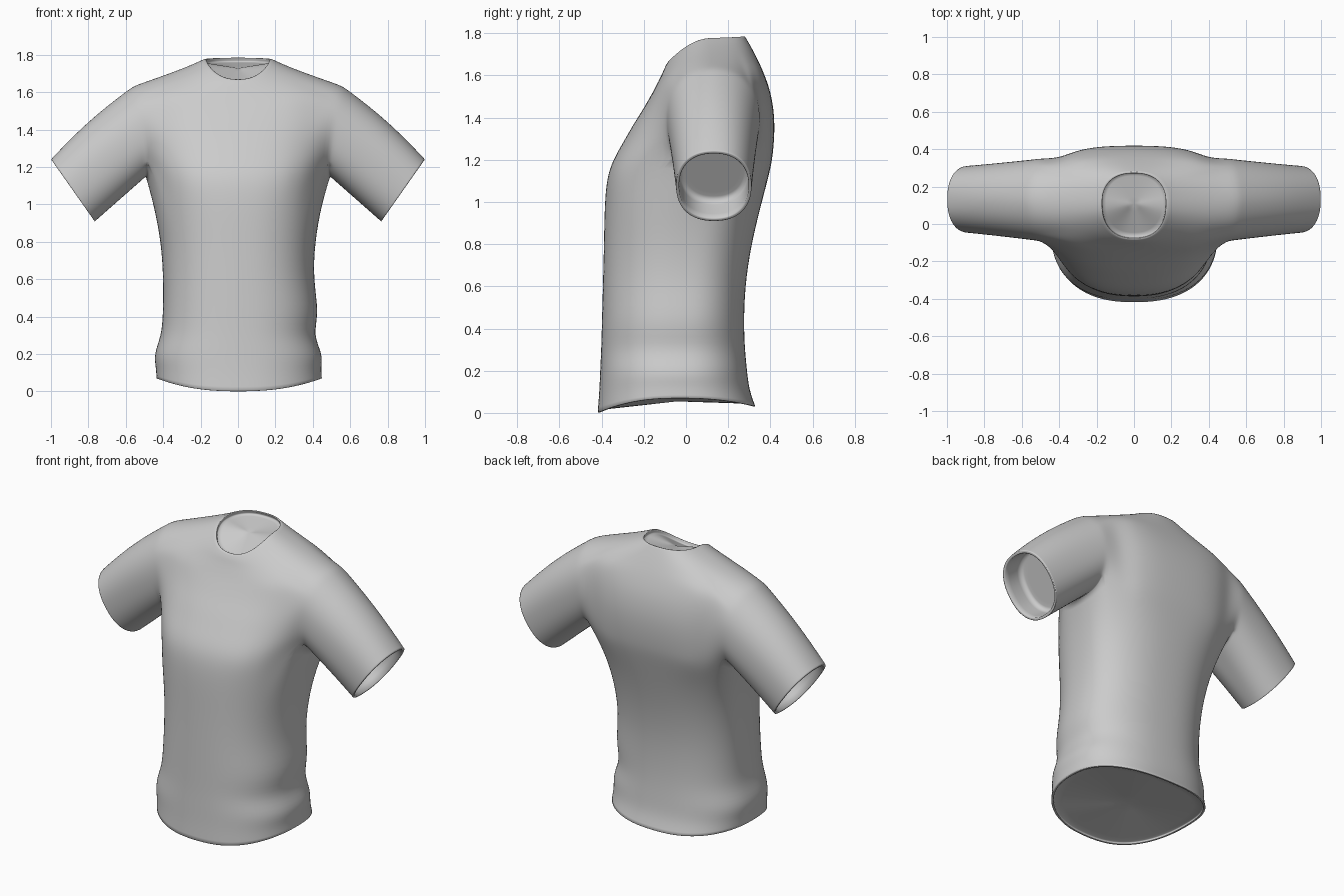
import bpy, bmesh, math
from mathutils import Vector

if "Cube" in bpy.data.objects:
    bpy.data.objects.remove(bpy.data.objects["Cube"])

N, HALF = 40, 4           # points per torso ring, half the armhole columns
LOW, HIGH = 8, 14         # torso rows that bound the armholes
P = 0.84                  # squareness of the rings

# torso rings: left width, right width, front y, back y, front z, side z, back z
RINGS = [
    (.437, .45, -.42, .33, 0, .07, .03),
    (.44, .445, -.412, .30, .10, .13, .11),
    (.452, .455, -.408, .29, .20, .20, .20),
    (.41, .402, -.403, .28, .30, .30, .30),
    (.402, .435, -.40, .275, .42, .42, .42),
    (.40, .403, -.395, .28, .60, .60, .60),
    (.412, .412, -.39, .31, .80, .80, .80),
    (.452, .448, -.387, .36, 1.0, 1.0, 1.0),
    (.50, .495, -.375, .40, 1.12, 1.14, 1.15),
    (.505, .505, -.347, .412, 1.20, 1.22, 1.22),
    (.51, .51, -.30, .42, 1.28, 1.30, 1.31),
    (.52, .52, -.255, .42, 1.36, 1.38, 1.40),
    (.535, .535, -.21, .41, 1.43, 1.46, 1.48),
    (.55, .55, -.175, .393, 1.49, 1.54, 1.55),
    (.56, .56, -.147, .366, 1.54, 1.62, 1.62),
    (.46, .46, -.127, .343, 1.58, 1.67, 1.67),
    (.34, .34, -.11, .32, 1.615, 1.71, 1.715),
    (.24, .24, -.098, .298, 1.645, 1.75, 1.755),
    (.18, .18, -.085, .28, 1.665, 1.778, 1.785),
]


def power(v, p=P):
    return math.copysign(abs(v) ** p, v)


bm = bmesh.new()
crease = bm.edges.layers.float.new("crease_edge")


def bridge(a, b):
    n = len(a)
    for i in range(n):
        bm.faces.new((a[i], a[(i + 1) % n], b[(i + 1) % n], b[i]))


def close(loop, offset, lip_size=.96):
    """Turn an open edge inwards as a lip and close it with a recessed panel."""
    mid = sum((v.co for v in loop), Vector()) / len(loop)
    lip = [bm.verts.new(mid + (v.co - mid) * lip_size) for v in loop]
    end = [bm.verts.new(v.co + Vector(offset)) for v in lip]
    bridge(loop, lip)
    bridge(lip, end)
    centre = bm.verts.new(mid + Vector(offset))
    inner = [bm.verts.new(centre.co.lerp(v.co, .5)) for v in end]
    bridge(end, inner)
    for i, v in enumerate(inner):
        bm.faces.new((v, inner[(i + 1) % len(inner)], centre))
    for ring in (loop, lip, end):
        for i, v in enumerate(ring):
            bm.edges.get((v, ring[(i + 1) % len(ring)]))[crease] = .7


# torso
rows = []
for j, (wl, wr, yf, yb, zf, zs, zb) in enumerate(RINGS):
    ys = -.04 + .15 * min(1, zs / 1.15) ** 2
    row = []
    for k in range(N):
        c, s = math.cos(k * math.tau / N), math.sin(k * math.tau / N)
        p = .72 if LOW <= j <= HIGH and s > 0 else P
        y = ys + power(s, p) * ((yb - ys) if s > 0 else (ys - yf))
        z = zs + ((zb if s > 0 else zf) - zs) * abs(s) ** (1.5 if j > HIGH else 2)
        row.append(bm.verts.new((power(c, p) * (wr if c > 0 else wl), y, z)))
    rows.append(row)

for j in range(len(rows) - 1):
    for k in range(N):
        from_side = min(abs((k + .5) - m) for m in (0, N / 2, N))
        if LOW <= j < HIGH and from_side < HALF:
            continue
        n = (k + 1) % N
        bm.faces.new((rows[j][k], rows[j][n], rows[j + 1][n], rows[j + 1][k]))

# sleeves, grown from the armholes
cuffs, armholes = [], []
for side in (1, -1):
    def col(k):
        return k % N if side > 0 else (N // 2 - k) % N
    cells = [(LOW, k) for k in range(-HALF, HALF)]
    cells += [(j, HALF) for j in range(LOW, HIGH)]
    cells += [(HIGH, k) for k in range(HALF, -HALF, -1)]
    cells += [(j, -HALF) for j in range(HIGH, LOW, -1)]
    loop = [rows[j][col(k)] for j, k in cells]
    armholes += loop
    prev, M = loop, len(loop)
    for t in (0, .1, .35, .6, .82, .94, 1):
        # top and bottom of the sleeve in front view, then its depth
        top = Vector((.56, 0, 1.635)).lerp(Vector((1.0, 0, 1.242)), t)
        top += Vector((.58, 0, .81)) * .018 * math.sin(math.pi * t)
        bot = Vector((.495, 0, 1.148)).lerp(Vector((.765, 0, .908)), t)
        mid, up = (top + bot) / 2, (top - bot) / 2
        ry = .222 - .05 * t + .008 * t * t
        ring = []
        for i in range(M):
            a = (i - HALF) * math.tau / M
            s, c = power(math.sin(a), .88), power(-math.cos(a), .88)
            co = mid + up * c + Vector((-.03 * abs(s) * (1 - t), .129 + .003 * t + ry * s, 0))
            co.x *= side
            if t == 0:
                loop[i].co = co
            else:
                ring.append(bm.verts.new(co))
        if t:
            bridge(prev, ring)
            prev = ring
    cuffs.append((prev, side))
    # firm seam line under the arm and on the shoulder
    for i in range(M):
        bm.edges.get((loop[i], loop[(i + 1) % M]))[crease] = .6 if i < 2 * HALF else .25

# relax the cloth around the armholes
bmesh.ops.delete(bm, geom=[v for v in bm.verts if not v.link_faces], context='VERTS')
torso = {v for row in rows[LOW:] for v in row if v.is_valid}
fixed = set(armholes)
near = {e.other_vert(v) for v in armholes for e in v.link_edges} & torso - fixed
near |= {e.other_vert(v) for v in near for e in v.link_edges} & torso - fixed
for _ in range(2):
    bmesh.ops.smooth_vert(bm, verts=list(near), factor=.35,
                          use_axis_x=True, use_axis_y=True, use_axis_z=True)

# hem, collar and cuffs
close(rows[0], (0, 0, .012), .97)
close(rows[-1], (0, .008, -.02), .95)
for loop, side in cuffs:
    close(loop, (-.12 * side, 0, .087), .92)

bmesh.ops.recalc_face_normals(bm, faces=bm.faces)
for f in bm.faces:
    f.smooth = True
mesh = bpy.data.meshes.new("shirt")
bm.to_mesh(mesh)
bm.free()
shirt = bpy.data.objects.new("shirt", mesh)
bpy.context.collection.objects.link(shirt)
sub = shirt.modifiers.new("smooth_cloth", 'SUBSURF')
sub.levels = sub.render_levels = 2
